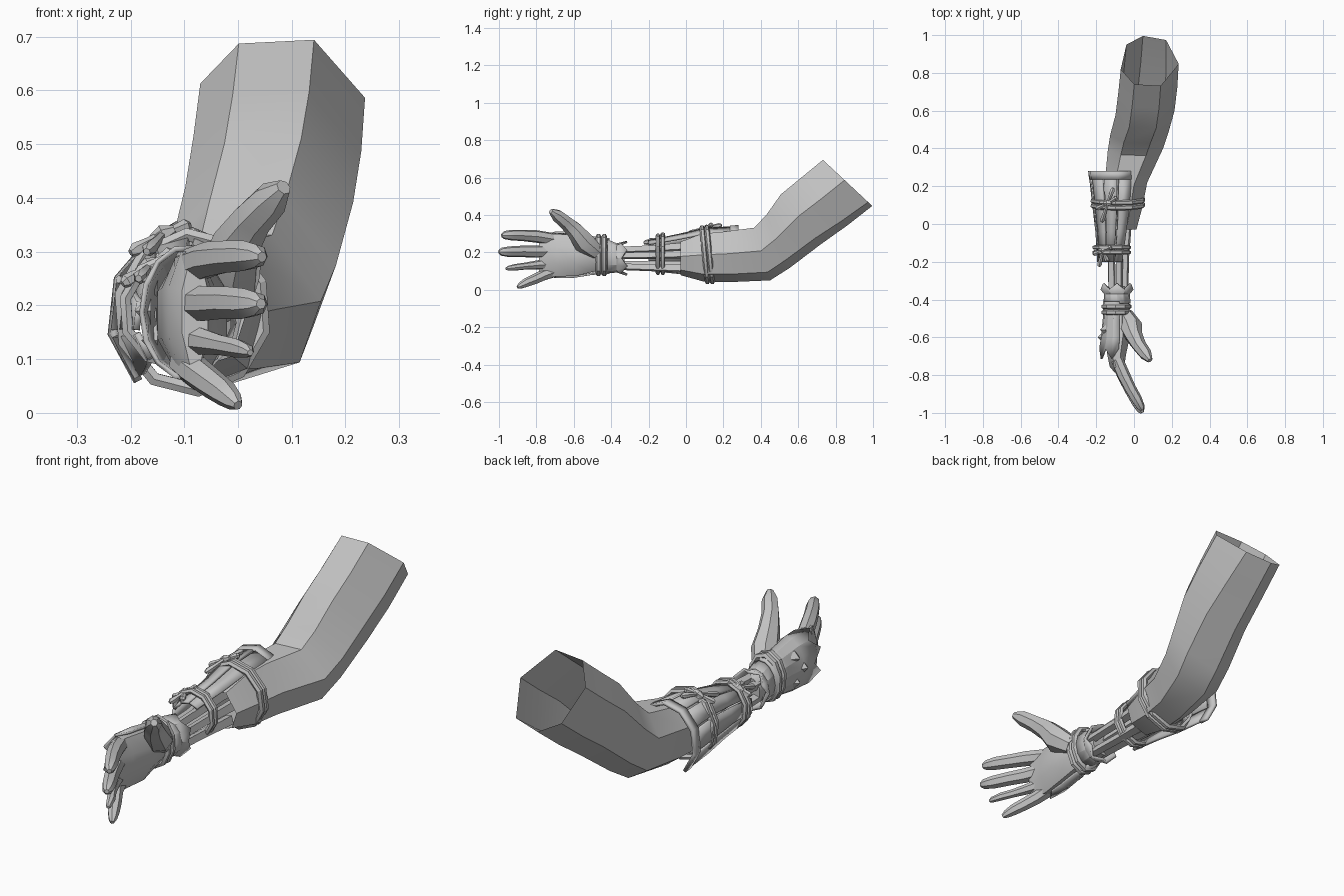
import bpy, bmesh, math
from mathutils import Vector

if "Cube" in bpy.data.objects:
    bpy.data.objects.remove(bpy.data.objects["Cube"])

grey = bpy.data.materials.new("plain grey")
grey.diffuse_color = (0.55, 0.55, 0.55, 1)
grey.use_nodes = True
grey.node_tree.nodes["Principled BSDF"].inputs["Base Color"].default_value = grey.diffuse_color


def finish(name, bm, thick=0, angle=35):
    bmesh.ops.recalc_face_normals(bm, faces=bm.faces)
    me = bpy.data.meshes.new(name)
    bm.to_mesh(me)
    bm.free()
    ob = bpy.data.objects.new(name, me)
    bpy.context.collection.objects.link(ob)
    me.materials.append(grey)
    if thick:
        mod = ob.modifiers.new("thickness", 'SOLIDIFY')
        mod.thickness = thick
        mod.offset = 0
    bpy.ops.object.select_all(action='DESELECT')
    ob.select_set(True)
    bpy.context.view_layer.objects.active = ob
    bpy.ops.object.shade_smooth_by_angle(angle=math.radians(angle))
    return ob


def ring(c, rx, rz, tilt=0, angles=range(0, 360, 45)):
    """Points of an elliptical section facing along y, tilted about x."""
    up = Vector((0, -math.sin(tilt), math.cos(tilt)))
    return [Vector(c) + Vector((rx * math.cos(math.radians(a)), 0, 0))
            + up * rz * math.sin(math.radians(a)) for a in angles]


def loft(name, rings, closed=True, caps=(False, False), thick=0, angle=35):
    bm = bmesh.new()
    vs = [[bm.verts.new(p) for p in r] for r in rings]
    n = len(vs[0])
    for a, b in zip(vs, vs[1:]):
        for i in range(n if closed else n - 1):
            j = (i + 1) % n
            bm.faces.new((a[i], a[j], b[j], b[i]))
    for want, loop in zip(caps, (vs[0], vs[-1])):
        if want:
            bm.faces.new(loop)
    return finish(name, bm, thick, angle)


def tube(name, path, radii, ref=(0, 0, 1), sides=6, loop=False):
    """Faceted tube along a path."""
    path = [Vector(p) for p in path]
    n = len(path)
    if not isinstance(radii, (list, tuple)):
        radii = [radii] * n
    rings = []
    for i, p in enumerate(path):
        a = path[i - 1] if (loop or i) else p
        b = path[(i + 1) % n] if (loop or i < n - 1) else p
        t = (b - a).normalized()
        s = t.cross(Vector(ref)).normalized()
        u = s.cross(t)
        rings.append([p + radii[i] * (s * math.cos(k * math.tau / sides + .5)
                      + u * math.sin(k * math.tau / sides + .5))
                      for k in range(sides)])
    if loop:
        rings.append(rings[0])
    return loft(name, rings, caps=(not loop, not loop))


def band(name, c, rx, rz, tilt, r):
    tube(name, ring(c, rx - r, rz - r, tilt, [22.5 + 36 * k for k in range(10)]),
         r, ref=(0, 1, 0), sides=6, loop=True)


# Upper arm, elbow and sleeve: seven-sided, open at both ends
arm = [((.08, .86, .575), .157, .190, .82),
       ((.07, .735, .475), .160, .187, .77),
       ((.055, .61, .38), .160, .180, .67),
       ((.025, .49, .262), .158, .162, .43),
       ((.005, .405, .195), .150, .155, .30),
       ((-.045, .22, .180), .115, .143, .10),
       ((-.06, .09, .175), .105, .135, .05),
       ((-.075, -.03, .17), .088, .094, 0)]
loft("arm", [ring(c, rx, rz, t, [5, 67, 120, 163, 220, 258, 305 + 4 * min(i, 3)])
             for i, (c, rx, rz, t) in enumerate(arm)])

# Bare rods of the forearm
for a in (20, 80, 140, 215, 300):
    ca, sa = math.cos(math.radians(a)), math.sin(math.radians(a))
    tube("forearm_rod", [(-.085 + .055 * ca, .02, .168 + .065 * sa),
                         (-.085 + .043 * ca, -.18, .165 + .055 * sa),
                         (-.085 + .04 * ca, -.36, .165 + .048 * sa)],
         [.026, .021, .02], sides=4)

# Bracer strips over the top and outer side, tapering to the wrist
for a0, a1 in ((55, 84), (88, 117), (121, 152), (156, 190), (194, 228)):
    ang = [a0, a1]
    loft("bracer_strip", [ring((-.095, .275, .18), .142, .155, 0, ang),
                          ring((-.095, .10, .18), .122, .146, 0, ang),
                          ring((-.10, -.04, .175), .100, .118, 0, ang),
                          ring((-.11, -.20, .17), .080, .090, 0, ang)],
         closed=False, thick=.012, angle=15)
# Raised rim at the elbow end of the bracer
RIM = (52, 86, 119, 154, 192, 230)
loft("bracer_rim", [ring((-.095, .28, .18), .144, .159, 0, RIM),
                    ring((-.095, .235, .18), .139, .157, 0, RIM)],
     closed=False, thick=.014, angle=15)

# Double cords: large at the forearm, medium lower down, two at the wrist
for dy in (0, .026):
    band("forearm_cord", (-.085, .10 + dy, .187), .150, .160, .10, .014)
    band("lower_cord", (-.118, -.15 + dy, .19), .106, .112, 0, .012)
for y in (-.437, -.468):
    band("wrist_cord", (-.092, y, .185), .083, .115, 0, .015)

# Tied knots with loops and loose ends
knots = {(-.14, .11, .332): [(-.20, .08, .298), (-.09, .14, .350),
                             (-.17, .01, .300), (-.11, .19, .345)],
         (-.165, -.14, .272): [(-.215, -.16, .24), (-.12, -.12, .30),
                               (-.185, -.225, .25), (-.14, -.20, .262)]}
for c, ends in knots.items():
    c = Vector(c)
    tube("knot", [c - Vector((.022, 0, .01)), c, c + Vector((.022, 0, .01))],
         [.008, .018, .008])
    for e in ends:
        e = Vector(e)
        tube("knot_end", [c, c.lerp(e, .45), c.lerp(e, .85), e],
             [.008, .010, .014, .007])

# Flared wrist cuff with a zigzag edge
TWELVE = range(0, 360, 30)
edge = ring((-.09, -.315, .168), .082, .088, 0, TWELVE)
for p in edge[::2]:
    p.y -= .03
loft("wrist_cuff", [ring((-.09, -.42, .178), .066, .085, 0, TWELVE),
                    ring((-.09, -.37, .170), .062, .072, 0, TWELVE), edge],
     thick=.012, angle=25)

# Wrist and palm
hand = [((-.09, -.33, .168), .05, .058), ((-.09, -.42, .178), .058, .075),
        ((-.09, -.50, .183), .068, .095), ((-.085, -.59, .182), .070, .118),
        ((-.092, -.69, .185), .054, .123), ((-.09, -.755, .188), .042, .122),
        ((-.08, -.785, .188), .026, .105)]
loft("palm", [ring(c, rx, rz, 0, [22.5 + 45 * k for k in range(8)])
              for c, rx, rz in hand], caps=(True, True), angle=50)

# Glove plate on the back of the hand, toothed at the knuckles
BACK = range(80, 281, 25)
teeth = ring((-.095, -.715, .187), .084, .122, 0, BACK)
for p in teeth[::2]:
    p.y += .055
loft("glove_back", [ring((-.09, -.41, .18), .070, .092, 0, BACK),
                    ring((-.09, -.50, .183), .070, .100, 0, BACK),
                    ring((-.09, -.60, .185), .080, .118, 0, BACK), teeth],
     closed=False, thick=.01, angle=15)

# Diamond studs on the glove
for y, z in ((-.56, .245), (-.60, .19), (-.56, .135)):
    bm = bmesh.new()
    bmesh.ops.create_cone(bm, cap_ends=True, segments=4, radius1=.032, radius2=0, depth=.03)
    for v in bm.verts:
        v.co = Vector((-.178 + .25 * abs(z - .187) - v.co.z, y + v.co.x, z + v.co.y))
    finish("glove_stud", bm)

# Fingers curling toward the palm side
fingers = {
    "index_finger": ([(-.09, -.72, .272), (-.055, -.80, .285), (-.02, -.87, .290),
                      (.015, -.93, .292), (.036, -.97, .292), (.045, -.985, .29)],
                     [.034, .034, .031, .029, .022, .01]),
    "middle_finger": ([(-.09, -.73, .205), (-.055, -.81, .203), (-.02, -.88, .205),
                       (.015, -.945, .203), (.036, -.985, .203), (.043, -1.0, .203)],
                      [.034, .033, .031, .029, .022, .01]),
    "ring_finger": ([(-.09, -.73, .138), (-.06, -.80, .132), (-.03, -.86, .126),
                     (.0, -.91, .120), (.018, -.95, .115), (.023, -.963, .112)],
                    [.030, .024, .019, .018, .013, .006]),
    "little_finger": ([(-.10, -.70, .098), (-.08, -.76, .078), (-.05, -.81, .055),
                       (-.025, -.855, .037), (-.008, -.885, .022), (.0, -.90, .014)],
                      [.031, .030, .028, .025, .018, .009]),
    "thumb": ([(-.05, -.48, .200), (-.015, -.545, .255), (.0, -.595, .318),
               (.028, -.645, .362), (.062, -.69, .398), (.085, -.722, .42)],
              [.045, .060, .047, .038, .034, .015])}
for name, (path, radii) in fingers.items():
    tube(name, path, radii, sides=7)
